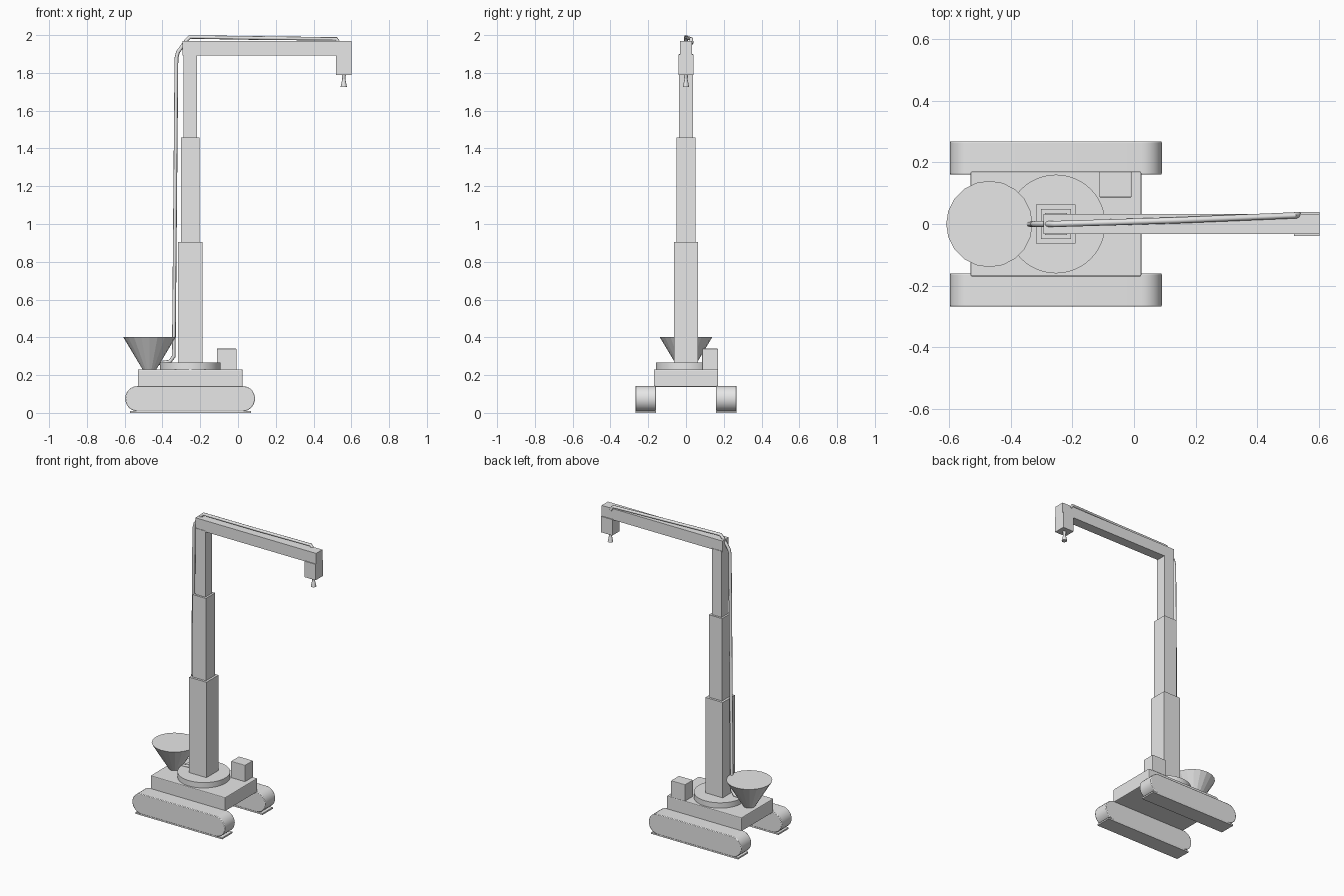
import bpy, bmesh, math
from mathutils import Matrix, Vector

cube = bpy.data.objects.get("Cube")
if cube:
    bpy.data.objects.remove(cube, do_unlink=True)

grey = bpy.data.materials.new("light_grey")
grey.use_nodes = True
grey.diffuse_color = (0.8, 0.8, 0.8, 1)
grey.node_tree.nodes["Principled BSDF"].inputs["Base Color"].default_value = (0.8, 0.8, 0.8, 1)


def finish(name, bm, bevel=0.0, smooth=False):
    """Turn a bmesh into a named, coloured object."""
    bmesh.ops.recalc_face_normals(bm, faces=bm.faces)
    mesh = bpy.data.meshes.new(name)
    bm.to_mesh(mesh)
    bm.free()
    obj = bpy.data.objects.new(name, mesh)
    bpy.context.collection.objects.link(obj)
    mesh.materials.append(grey)
    if bevel:
        mod = obj.modifiers.new("soft_edges", "BEVEL")
        mod.width = bevel
        mod.segments = 2
        mod.limit_method = "ANGLE"
        mod.angle_limit = math.radians(50)
    if smooth:
        bpy.ops.object.select_all(action="DESELECT")
        obj.select_set(True)
        bpy.context.view_layer.objects.active = obj
        bpy.ops.object.shade_smooth_by_angle(angle=math.radians(30))
    return obj


def box(name, x, y, z, bevel=0.0):
    """Box from (min, max) ranges on each axis."""
    bm = bmesh.new()
    lo, hi = Vector((x[0], y[0], z[0])), Vector((x[1], y[1], z[1]))
    place = Matrix.Translation((lo + hi) / 2) @ Matrix.Diagonal((*(hi - lo), 1))
    bmesh.ops.create_cube(bm, size=1, matrix=place)
    return finish(name, bm, bevel)


def cone(name, x, z, r_low, r_high, sides, smooth=True):
    """Upright cone or cylinder standing on the centre line."""
    bm = bmesh.new()
    bmesh.ops.create_cone(bm, cap_ends=True, segments=sides, radius1=r_low, radius2=r_high,
                          depth=z[1] - z[0], matrix=Matrix.Translation((x, 0, sum(z) / 2)))
    return finish(name, bm, smooth=smooth)


def track(name, x, y, z):
    """Round-ended crawler track: a capsule outline extruded sideways."""
    r = (z[1] - z[0]) / 2
    bm = bmesh.new()
    steps = 14
    verts = []
    for cx, start in ((x[1] - r, -math.pi / 2), (x[0] + r, math.pi / 2)):
        for i in range(steps + 1):
            a = start + math.pi * i / steps
            verts.append(bm.verts.new((cx + r * math.cos(a), y[0], z[0] + r + r * math.sin(a))))
    face = bm.faces.new(verts)
    side = bmesh.ops.extrude_face_region(bm, geom=[face])
    moved = [v for v in side["geom"] if isinstance(v, bmesh.types.BMVert)]
    bmesh.ops.translate(bm, verts=moved, vec=(0, y[1] - y[0], 0))
    return finish(name, bm, bevel=0.004, smooth=True)


# Crawler tracks and their ground plates
for side, s in (("left", -1), ("right", 1)):
    y = sorted((-s * 0.16, -s * 0.268))
    label = "back" if s < 0 else "front"
    track(label + "_track", (-0.597, 0.09), y, (0.008, 0.143))
    box(label + "_ground_plate", (-0.573, 0.07), y, (0, 0.01))

# Chassis, turntable and control box
box("chassis", (-0.53, 0.024), (-0.17, 0.17), (0.138, 0.23), bevel=0.005)
cone("turntable", -0.253, (0.228, 0.266), 0.16, 0.16, 48)
box("control_box", (-0.112, -0.008), (0.086, 0.17), (0.228, 0.34), bevel=0.003)

# Telescopic mast
for name, half, z in (("lower", 0.064, (0.262, 0.905)),
                      ("middle", 0.049, (0.9, 1.457)),
                      ("upper", 0.036, (1.45, 1.9))):
    box(name + "_mast", (-0.253 - half, -0.253 + half), (-half, half), z)

# Boom, print head and nozzle
box("boom", (-0.293, 0.602), (-0.033, 0.033), (1.893, 1.968))
box("print_head", (0.519, 0.602), (-0.039, 0.039), (1.79, 1.897))
cone("nozzle_neck", 0.56, (1.765, 1.792), 0.008, 0.011, 16)
cone("nozzle", 0.56, (1.725, 1.768), 0.017, 0.008, 16)

# Material hopper
cone("hopper", -0.469, (0.228, 0.403), 0.035, 0.14, 20, smooth=False)

# Feed hose from the hopper, up the mast and along the boom
curve = bpy.data.curves.new("feed_hose", "CURVE")
curve.dimensions = "3D"
curve.bevel_depth = 0.01
curve.bevel_resolution = 2
curve.use_fill_caps = True
path = [(-0.43, 0, 0.262), (-0.36, 0, 0.272), (-0.34, 0, 0.3), (-0.326, 0, 1.88),
        (-0.318, 0, 1.91), (-0.275, 0, 1.97), (-0.255, 0, 1.99),
        (0.14, 0.012, 1.984), (0.52, 0.028, 1.98), (0.535, 0.029, 1.955)]
spline = curve.splines.new("POLY")
spline.points.add(len(path) - 1)
for point, co in zip(spline.points, path):
    point.co = (*co, 1)
hose = bpy.data.objects.new("feed_hose", curve)
bpy.context.collection.objects.link(hose)
curve.materials.append(grey)
bpy.ops.object.select_all(action="DESELECT")
hose.select_set(True)
bpy.context.view_layer.objects.active = hose
bpy.ops.object.convert(target="MESH")
bpy.ops.object.shade_smooth_by_angle(angle=math.radians(50))
